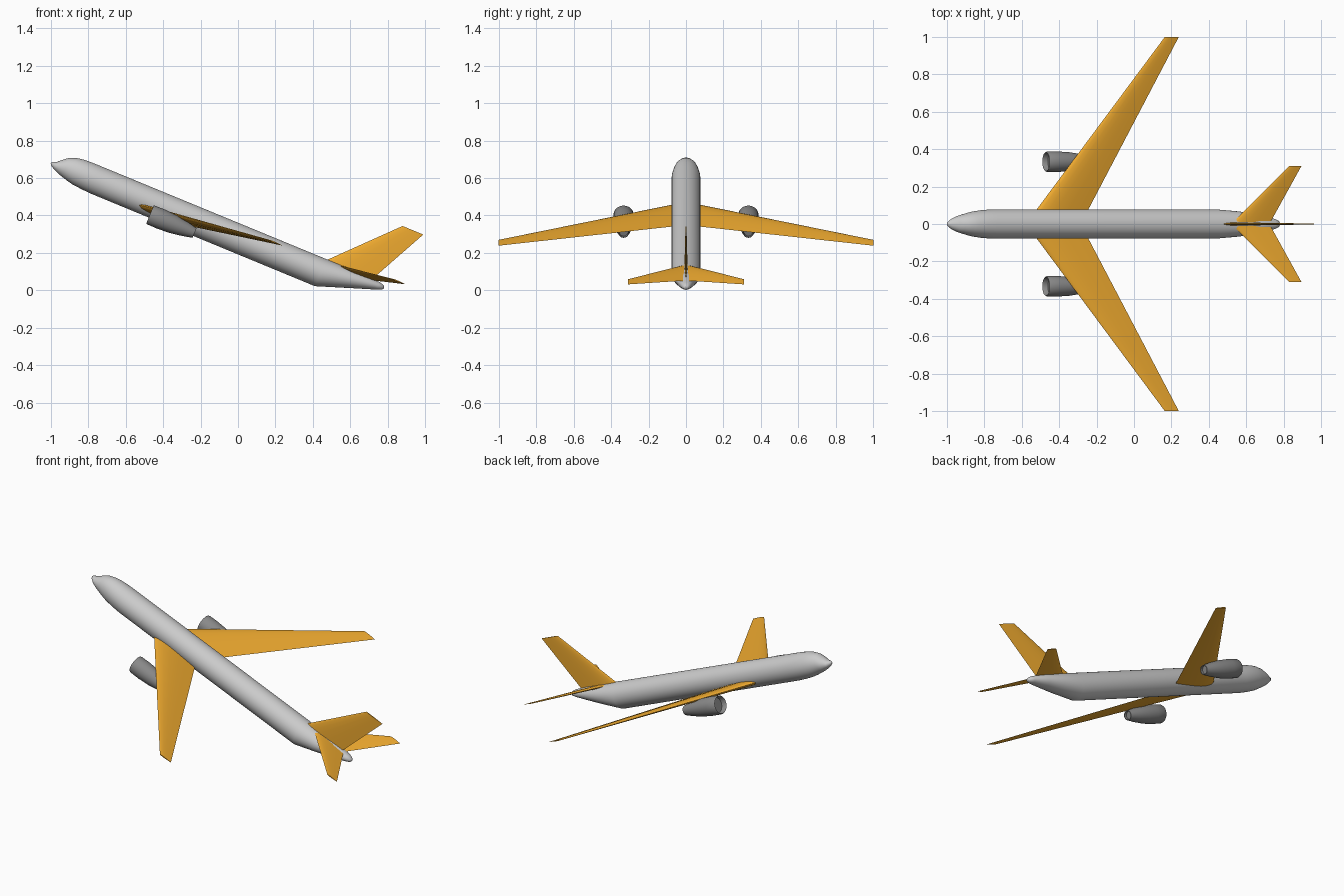
import bpy, bmesh
from math import sin, cos, pi, radians
from mathutils import Matrix

if "Cube" in bpy.data.objects:
    bpy.data.objects.remove(bpy.data.objects["Cube"])

# Parts are built level (x to the tail, z up), then pitched nose-up by this frame
FRAME = Matrix.Translation((0, 0, 0.277)) @ Matrix.Rotation(radians(22.4), 4, 'Y')


def material(name, color):
    m = bpy.data.materials.new(name)
    m.diffuse_color = (*color, 1)
    m.use_nodes = True
    m.node_tree.nodes["Principled BSDF"].inputs["Base Color"].default_value = m.diffuse_color
    return m


orange = material("orange_paint", (0.9, 0.42, 0.03))
dark = material("dark_metal", (0.25, 0.25, 0.25))


def loft(name, rings, mat=None, mirror=False, angle=40):
    """Skin a list of equal-length closed rings and cap both ends."""
    bm = bmesh.new()
    vs = [[bm.verts.new(p) for p in r] for r in rings]
    n = len(rings[0])
    for a, b in zip(vs, vs[1:]):
        for i in range(n):
            j = (i + 1) % n
            bm.faces.new((a[i], a[j], b[j], b[i]))
    bm.faces.new(vs[0])
    bm.faces.new(vs[-1])
    bmesh.ops.recalc_face_normals(bm, faces=bm.faces)
    me = bpy.data.meshes.new(name)
    bm.to_mesh(me)
    bm.free()
    ob = bpy.data.objects.new(name, me)
    bpy.context.collection.objects.link(ob)
    ob.matrix_world = FRAME
    if mat:
        me.materials.append(mat)
    if mirror:
        mod = ob.modifiers.new("mirror", 'MIRROR')
        mod.use_axis = (False, True, False)
        mod.use_mirror_merge = False
    bpy.ops.object.select_all(action='DESELECT')
    ob.select_set(True)
    bpy.context.view_layer.objects.active = ob
    bpy.ops.object.shade_smooth_by_angle(angle=radians(angle))
    return ob


def ellipse(x, y, z, ry, rz, n=40):
    return [(x, y + ry * cos(2 * pi * i / n), z + rz * sin(2 * pi * i / n)) for i in range(n)]


# Half airfoil: chord fraction, half-thickness fraction
FOIL = [(0.02, 0.3), (0.08, 0.65), (0.2, 0.93), (0.35, 1), (0.6, 0.72), (0.85, 0.28)]


def airfoil(le, te, thick):
    """Section outline as (chord position, offset) pairs."""
    c = te - le
    up = [(le + c * f, thick * h) for f, h in FOIL]
    return [(le, 0)] + up + [(te, 0)] + [(x, -o) for x, o in reversed(up)]


def flat_section(le, te, y, z, thick):
    return [(x, y, z + o) for x, o in airfoil(le, te, thick)]


# Fuselage stations: x, top, bottom, half-width
stations = [
    (-1.078, -0.006, -0.012, 0.003), (-1.072, 0.002, -0.02, 0.012),
    (-1.052, 0.009, -0.032, 0.027), (-1.021, 0.037, -0.046, 0.042),
    (-0.997, 0.056, -0.053, 0.05), (-0.96, 0.069, -0.063, 0.061),
    (-0.928, 0.075, -0.07, 0.068), (-0.876, 0.078, -0.075, 0.075),
    (-0.82, 0.078, -0.078, 0.078), (0.477, 0.078, -0.079, 0.078),
    (0.6, 0.078, -0.036, 0.067), (0.7, 0.078, -0.001, 0.05),
    (0.79, 0.073, 0.03, 0.028), (0.815, 0.066, 0.04, 0.016),
    (0.822, 0.058, 0.048, 0.006)]
loft("fuselage", [ellipse(x, 0, (t + b) / 2, w, (t - b) / 2) for x, t, b, w in stations])

# Swept main wings
loft("wings", [flat_section(-0.585, -0.275, 0.03, -0.039, 0.018),
               flat_section(0.155, 0.236, 1.0, 0.056, 0.003)], orange, True)

# Tailplane
loft("tailplane", [flat_section(0.544, 0.760, 0.01, 0.07, 0.009),
                   flat_section(0.85, 0.921, 0.31, 0.115, 0.003)], orange, True)

# Upright tail fin
loft("tail_fin", [[(x, o, z) for x, o in airfoil(le, te, th)]
                  for le, te, z, th in ((0.45, 0.73, 0.04, 0.009),
                                        (0.788, 0.908, 0.397, 0.003))], orange)

# Engines: recessed intake, rounded lip, tapering nacelle, recessed exhaust
profile = [(-0.455, 0.044), (-0.48, 0.048), (-0.484, 0.051), (-0.478, 0.054),
           (-0.42, 0.055), (-0.35, 0.051), (-0.28, 0.04), (-0.226, 0.028),
           (-0.226, 0.024), (-0.24, 0.023)]
loft("engines", [ellipse(x, 0.333, -0.061, r, r, 32) for x, r in profile], dark, True)
